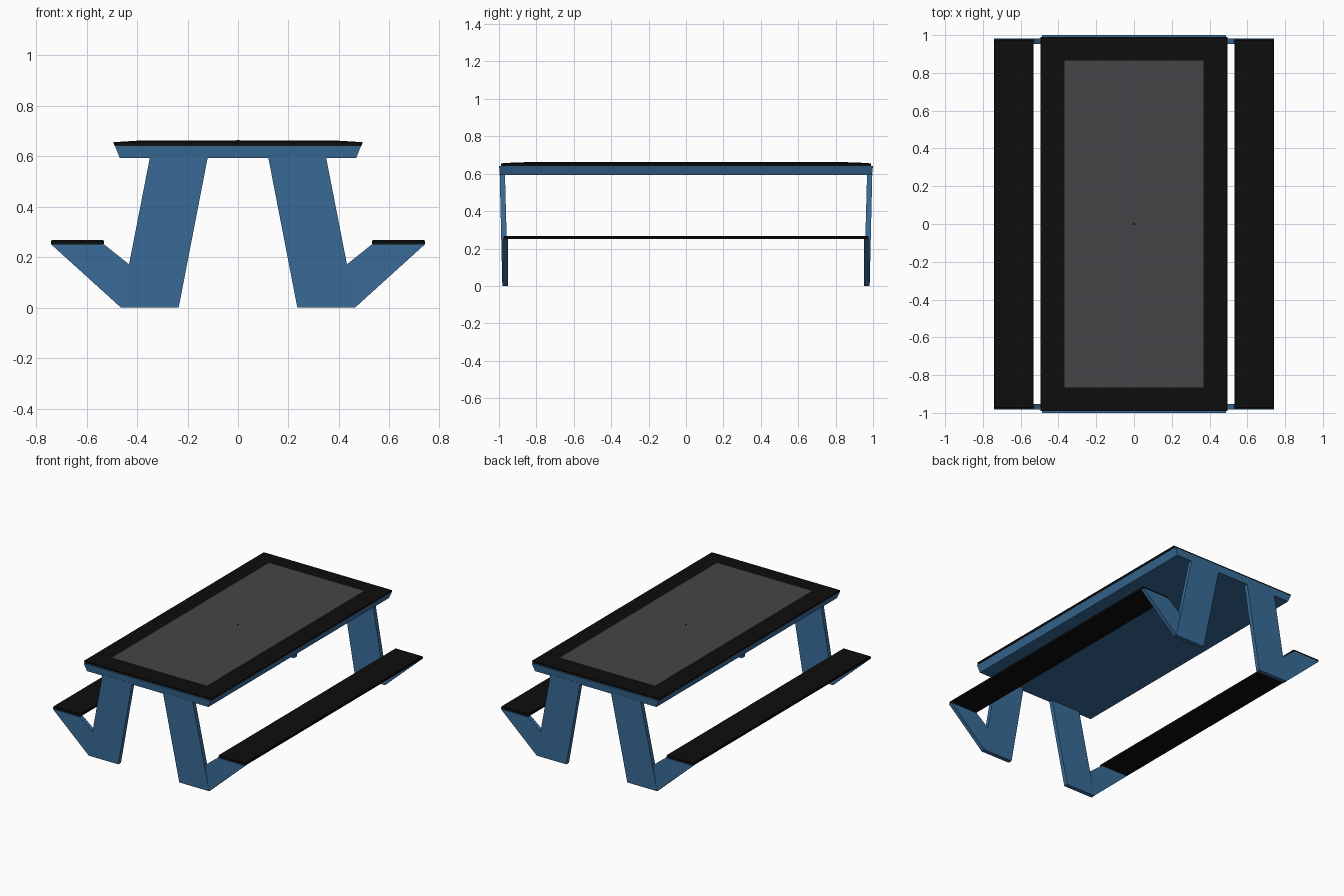
import bpy, bmesh, math

if "Cube" in bpy.data.objects:
    bpy.data.objects.remove(bpy.data.objects["Cube"])


def material(name, rgb):
    m = bpy.data.materials.new(name)
    m.diffuse_color = (*rgb, 1)
    m.use_nodes = True
    m.node_tree.nodes["Principled BSDF"].inputs["Base Color"].default_value = m.diffuse_color
    return m


BLUE = material("painted blue", (0.04, 0.148, 0.31))
BLACK = material("black board", (0.004, 0.004, 0.004))
GREY = material("grey panel", (0.06, 0.06, 0.066))


def loft(name, rings, mat, mirror=(False, False)):
    """Skin equal-length rings of points, cap both ends, mirror about the origin."""
    bm = bmesh.new()
    loops = [[bm.verts.new(p) for p in ring] for ring in rings]
    n = len(loops[0])
    for a, b in zip(loops, loops[1:]):
        for i in range(n):
            j = (i + 1) % n
            bm.faces.new((a[i], a[j], b[j], b[i]))
    bm.faces.new(loops[0])
    bm.faces.new(loops[-1])
    bmesh.ops.recalc_face_normals(bm, faces=bm.faces)
    mesh = bpy.data.meshes.new(name)
    bm.to_mesh(mesh)
    bm.free()
    mesh.materials.append(mat)
    obj = bpy.data.objects.new(name, mesh)
    bpy.context.collection.objects.link(obj)
    if any(mirror):
        mod = obj.modifiers.new("mirror", 'MIRROR')
        mod.use_axis = (mirror[0], mirror[1], False)
        mod.use_mirror_merge = False
    return obj


def rect(x, y, z, cx=0):
    return [(cx + x * sx, y * sy, z) for sx, sy in ((-1, -1), (1, -1), (1, 1), (-1, 1))]


# Tabletop: flared blue apron, black board with a shallow crown, grey centre
loft("table_apron", [rect(0.468, 0.994, 0.592), rect(0.488, 1.0, 0.642)], BLUE)
loft("table_board", [rect(0.490, 0.990, 0.642), rect(0.494, 0.990, 0.655),
                     rect(0.400, 0.900, 0.661)], BLACK)
loft("table_panel", [rect(0.367, 0.865, 0.659), rect(0.367, 0.865, 0.6625)], GREY)

# Small dark hole in the middle of the panel
loft("centre_hole", [[(0.006 * math.cos(i * math.pi / 6), 0.006 * math.sin(i * math.pi / 6), z)
                      for i in range(12)] for z in (0.661, 0.663)], BLACK)

# Four splayed slab legs, leaning slightly outward to meet the apron ends
loft("leg", [[(0.235, 0.952, 0), (0.465, 0.952, 0), (0.465, 0.982, 0), (0.235, 0.982, 0)],
             [(0.119, 0.968, 0.6), (0.348, 0.968, 0.6), (0.348, 0.996, 0.6), (0.119, 0.996, 0.6)]],
     BLUE, (True, True))

# Angled bench arms growing from the feet
arm = [(0.464, 0.0), (0.74, 0.25), (0.53, 0.25), (0.43, 0.17)]
loft("bench_arm", [[(x, y, z) for x, z in arm] for y in (0.953, 0.981)], BLUE, (True, True))

# Black bench boards
loft("bench_seat", [rect(0.104, 0.976, 0.25, 0.636), rect(0.105, 0.976, 0.262, 0.636),
                    rect(0.102, 0.972, 0.267, 0.636)], BLACK, (True, False))
